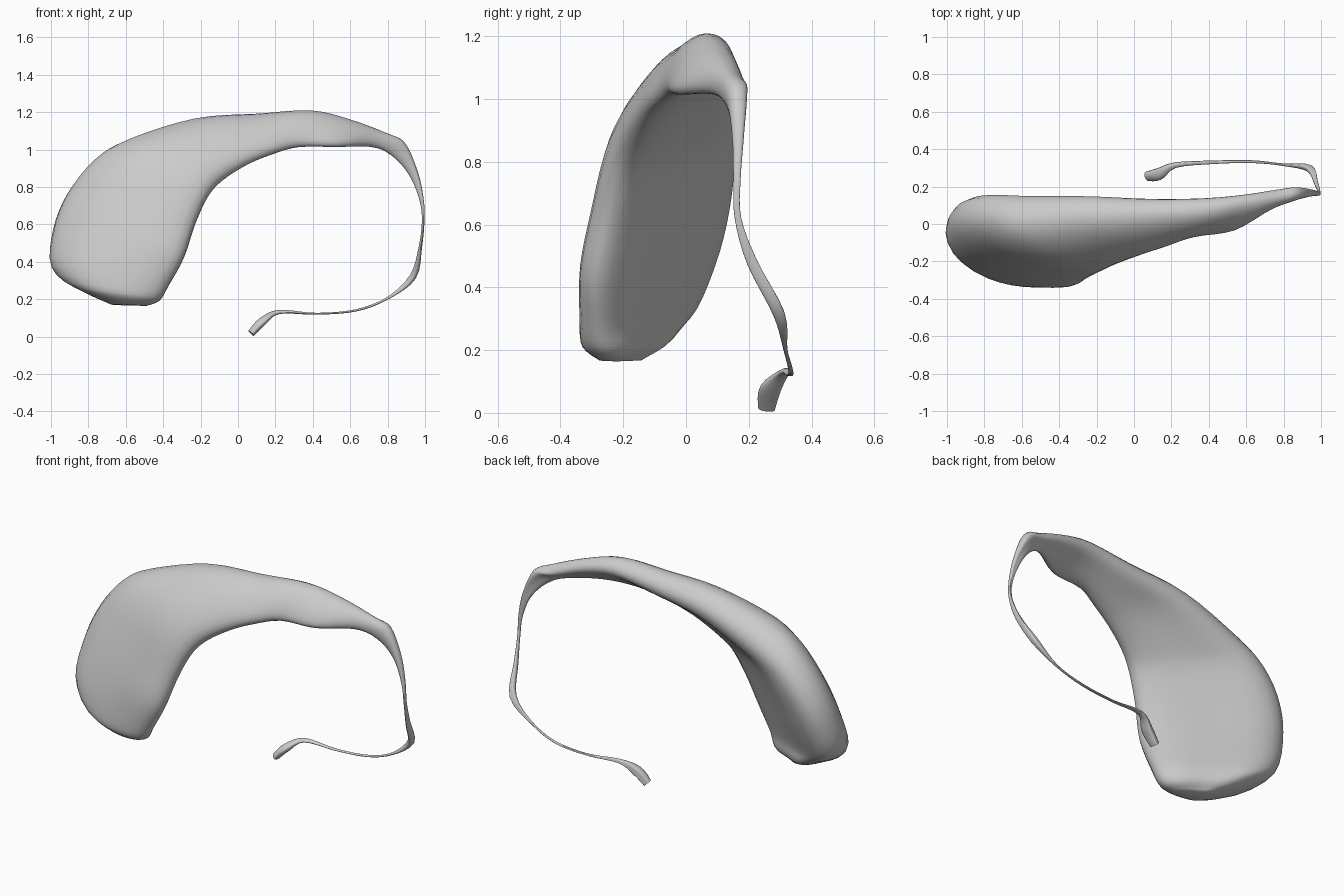
import bpy, bmesh, math
from mathutils import Vector

if "Cube" in bpy.data.objects:
    bpy.data.objects.remove(bpy.data.objects["Cube"])

SIDES, STEPS = 28, 4

# Broad body: outer rim xyz, inner rim xyz, thickness
body = [
    (-.67, -.17, .17, -.49, -.25, .165, .12),
    (-.83, -.10, .245, -.42, -.275, .195, .25),
    (-.985, -.02, .36, -.37, -.295, .28, .28),
    (-.975, .06, .56, -.29, -.30, .43, .30),
    (-.90, .10, .745, -.23, -.265, .61, .30),
    (-.77, .11, .905, -.16, -.23, .76, .29),
    (-.60, .115, 1.0, -.08, -.195, .85, .27),
    (-.25, .125, 1.12, .05, -.15, .93, .21),
    (.10, .12, 1.155, .18, -.11, .985, .16),
    (.40, .125, 1.185, .32, -.06, 1.02, .13),
    (.60, .15, 1.14, .53, -.03, 1.02, .10),
    (.78, .175, 1.075, .71, .08, 1.02, .08),
    (.885, .18, 1.04, .82, .14, .97, .065),
]
# Thin tail: centre xyz, half width, half thickness
tail = [
    (.935, .17, .88, .026, .02), (.98, .165, .74, .012, .012),
    (.99, .168, .62, .007, .011), (.975, .215, .48, .009, .018),
    (.935, .30, .32, .018, .02), (.80, .318, .205, .007, .007),
    (.63, .335, .14, .006, .008), (.42, .332, .122, .005, .01),
    (.22, .318, .132, .011, .016), (.13, .275, .08, .023, .035),
    (.07, .262, .018, .02, .028),
]

# Turn every entry into (outer, inner, thickness)
sections = [(Vector(s[:3]), Vector(s[3:6]), s[6]) for s in body]
centres = [Vector(t[:3]) for t in tail]
for i, t in enumerate(tail):
    a = centres[i - 1] if i else (sections[-1][0] + sections[-1][1]) / 2
    b = centres[min(i + 1, len(tail) - 1)]
    n = (b - a).cross(Vector((0, 1, 0))).normalized() * t[3]
    sections.append((centres[i] + n, centres[i] - n, t[4] * 2))


def spline(p0, p1, p2, p3, t):
    return (p1 * 2 + (p2 - p0) * t + (p0 * 2 - p1 * 5 + p2 * 4 - p3) * t * t
            + (p1 * 3 - p0 - p2 * 3 + p3) * t ** 3) * 0.5


# Smoothly interpolate the sections along the length
fine, last = [], len(sections) - 1
for i in range(last):
    quad = [sections[max(0, min(last, i + k))] for k in (-1, 0, 1, 2)]
    for s in range(STEPS):
        fine.append(tuple(spline(*[q[c] for q in quad], s / STEPS) for c in range(3)))
fine.append(sections[-1])

# Loft rings: rounded front, flatter back, thicker toward the outer rim
bm = bmesh.new()
rings = []
mids = [(o + i) / 2 for o, i, _ in fine]
for k, (outer, inner, thick) in enumerate(fine):
    tangent = mids[min(k + 1, len(mids) - 1)] - mids[max(k - 1, 0)]
    half = (inner - outer) / 2
    back = tangent.cross(half).normalized()
    ring = []
    for j in range(SIDES):
        a = 2 * math.pi * j / SIDES
        c, s = math.cos(a), math.sin(a)
        v = math.copysign(abs(s) ** 0.9, s) * (1 - 0.25 * c)
        v *= 0.9 - 0.25 * s ** 4 if s > 0 else 1.12
        ring.append(bm.verts.new(mids[k] + half * c + back * v * thick / 2))
    rings.append(ring)
for r0, r1 in zip(rings, rings[1:]):
    for j in range(SIDES):
        n = (j + 1) % SIDES
        bm.faces.new((r0[j], r0[n], r1[n], r1[j]))
bm.faces.new(rings[0])
bm.faces.new(rings[-1])
bmesh.ops.recalc_face_normals(bm, faces=bm.faces)

mesh = bpy.data.meshes.new("curved_body_with_tail")
bm.to_mesh(mesh)
bm.free()
obj = bpy.data.objects.new("curved_body_with_tail", mesh)
bpy.context.collection.objects.link(obj)
bpy.context.view_layer.objects.active = obj
obj.select_set(True)
bpy.ops.object.shade_smooth_by_angle(angle=math.radians(70))
